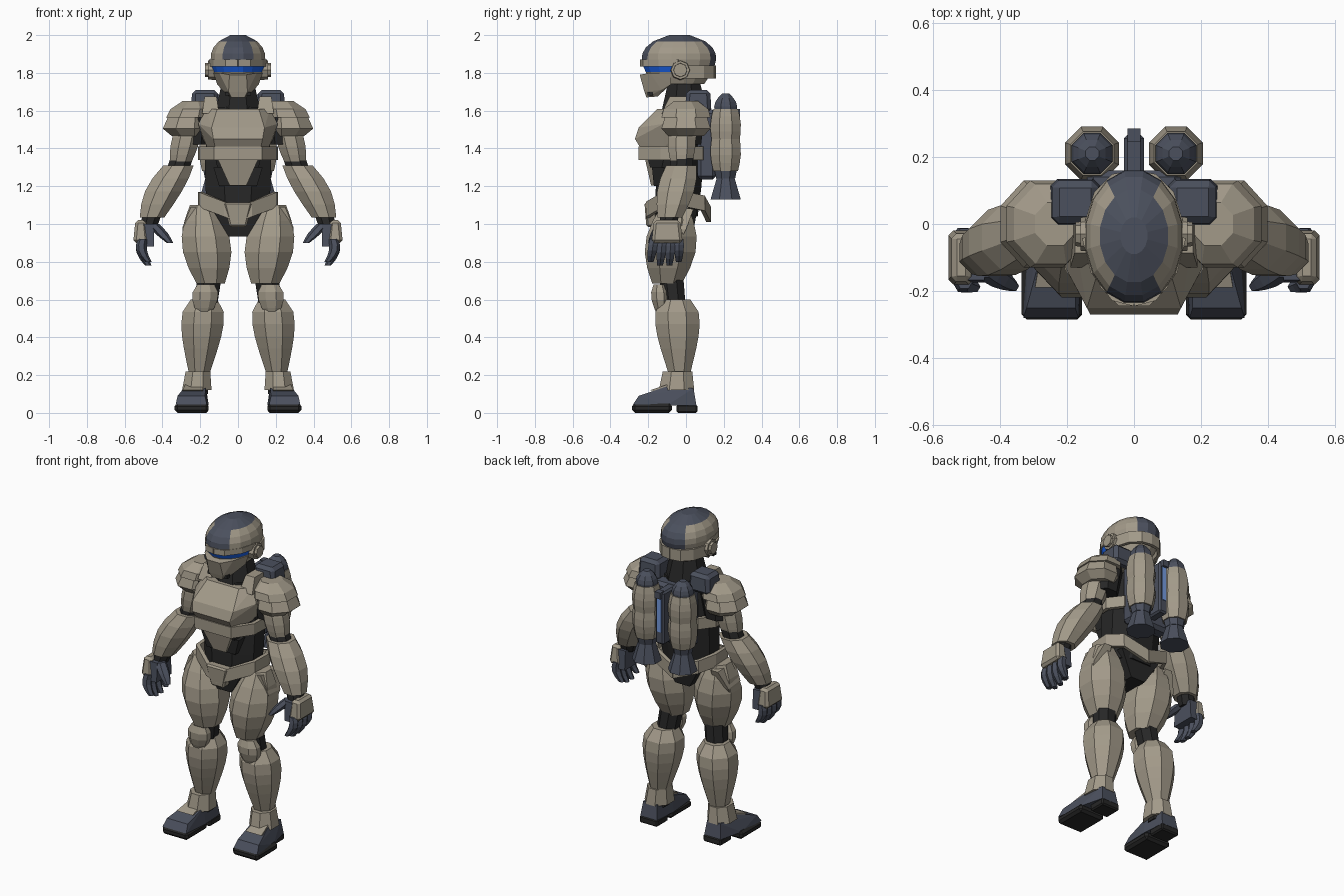
import bpy
import bmesh
from math import sin, cos, pi
from mathutils import Matrix, Vector

start_cube = bpy.data.objects.get("Cube")
if start_cube:
    bpy.data.objects.remove(start_cube, do_unlink=True)


def material(name, red, green, blue):
    mat = bpy.data.materials.new(name)
    mat.use_nodes = True
    color = (red, green, blue, 1)
    mat.diffuse_color = color
    mat.node_tree.nodes["Principled BSDF"].inputs["Base Color"].default_value = color
    return mat


TAN = material("tan armour", .36, .32, .25)
SLATE = material("slate blue", .07, .08, .11)
BLACK = material("black undersuit", .02, .02, .02)
VISOR = material("visor blue", .01, .12, .8)
GLOW = material("light blue", .18, .33, .75)


def finish(bm, name, mat, pair):
    """Turn a bmesh into an object, mirrored to the other side if paired."""
    bmesh.ops.recalc_face_normals(bm, faces=bm.faces)
    mesh = bpy.data.meshes.new(name)
    bm.to_mesh(mesh)
    bm.free()
    mesh.materials.append(mat)
    obj = bpy.data.objects.new(name, mesh)
    bpy.context.collection.objects.link(obj)
    if pair:
        mirror = obj.modifiers.new("mirror", "MIRROR")
        mirror.use_mirror_merge = False
    return obj


def limb(name, mat, top, bottom, wide, swell=0, peak=1, deep=1, bend=0, sides=8, steps=4):
    """Faceted tube between two points; it swells by a sine and can bow outward."""
    bm = bmesh.new()
    top, bottom = Vector(top), Vector(bottom)
    loops = []
    for step in range(steps + 1):
        t = step / steps
        center = top.lerp(bottom, t)
        center.x += bend * sin(pi * t)
        radius = wide[0] + (wide[1] - wide[0]) * t + swell * sin(pi * t ** peak)
        radius /= cos(pi / sides)
        loop = []
        for side in range(sides):
            angle = (side + .5) * 2 * pi / sides
            offset = Vector((radius * sin(angle), -radius * deep * cos(angle), 0))
            loop.append(bm.verts.new(center + offset))
        loops.append(loop)
    for upper, lower in zip(loops, loops[1:]):
        for i in range(sides):
            bm.faces.new((upper[i - 1], upper[i], lower[i], lower[i - 1]))
    bm.faces.new(loops[0])
    bm.faces.new(loops[-1])
    return finish(bm, name, mat, top.x > 0)


def block(name, mat, center, size, taper=(1, 1), lean=0, bevel=0):
    """Box whose top is scaled by taper in x and y and moved in y by lean."""
    bm = bmesh.new()
    bmesh.ops.create_cube(bm, size=1)
    for vert in bm.verts:
        raised = vert.co.z > 0
        if raised:
            vert.co.x *= taper[0]
            vert.co.y *= taper[1]
        vert.co = [c + v * s for c, v, s in zip(center, vert.co, size)]
        if raised:
            vert.co.y += lean
    obj = finish(bm, name, mat, center[0] > 0)
    if bevel:
        chamfer = obj.modifiers.new("chamfer", "BEVEL")
        chamfer.width = bevel
        chamfer.segments = 1


def hull(name, mat, rows):
    """Convex plate from rows: (half width, y, z), or (x start, x end, y, z) for a pair."""
    bm = bmesh.new()
    pair = len(rows[0]) > 3
    for row in rows:
        for x in (row[:2] if pair else (-row[0], row[0])):
            bm.verts.new((x, row[-2], row[-1]))
    made = bmesh.ops.convex_hull(bm, input=bm.verts)
    spare = {v for v in made["geom_interior"] if isinstance(v, bmesh.types.BMVert)}
    bmesh.ops.delete(bm, geom=list(spare), context="VERTS")
    finish(bm, name, mat, pair)


def ribbon(name, mat, path, level, height, thick, rise=0):
    """Mirrored band hanging below an x, y path that climbs with x."""
    bm = bmesh.new()
    top = [bm.verts.new((x, y, level + rise * x)) for x, y in path]
    low = [bm.verts.new(vert.co - Vector((0, 0, height))) for vert in top]
    for i in range(len(path) - 1):
        bm.faces.new((top[i], top[i + 1], low[i + 1], low[i]))
    solid = finish(bm, name, mat, True).modifiers.new("thickness", "SOLIDIFY")
    solid.thickness = thick
    solid.offset = 0


# Head: shell with coloured crest and visor, brow, jaw, ear discs
helmet = limb("helmet", TAN, top=(0, -.035, 2), bottom=(0, -.04, 1.74), wide=(.04, .1),
              swell=.08, peak=.7, deep=1.36, sides=16, steps=8)
helmet.data.materials.append(SLATE)
helmet.data.materials.append(VISOR)
for face in helmet.data.polygons:
    spot = face.center
    crest_edge = 1.85 if spot.y > 0 else 1.88
    if spot.z > 1.97 or (spot.z > crest_edge and abs(spot.x) < .075):
        face.material_index = 1
    elif 1.81 < spot.z < 1.83 and spot.y < -.1:
        face.material_index = 2
ribbon("brow", TAN, [(0, -.235), (.06, -.22), (.12, -.14), (.145, -.04)],
       level=1.87, height=.035, thick=.02)
ribbon("helmet_rear_band", TAN, [(.145, -.02), (.11, .09), (.06, .14), (0, .15)],
       level=1.84, height=.07, thick=.02)
hull("jaw_guard", TAN, [(.13, -.08, 1.8), (.1, -.19, 1.8), (.045, -.245, 1.79),
                        (.11, -.08, 1.74), (.085, -.13, 1.71), (.05, -.22, 1.7),
                        (.035, -.21, 1.67), (.05, -.15, 1.675)])
block("chin_vent", BLACK, center=(.055, -.19, 1.69), size=(.025, .03, .02))
for part, radius, reach in (("ear_disc", .055, .13), ("ear_cap", .04, .145)):
    ear = bmesh.new()
    place = Matrix.Translation((reach, -.03, 1.815)) @ Matrix.Rotation(pi / 2, 4, "Y")
    bmesh.ops.create_cone(ear, cap_ends=True, segments=8, radius1=radius,
                          radius2=radius * .9, depth=.06, matrix=place)
    finish(ear, part, TAN, True)

# Undersuit
limb("neck", BLACK, top=(0, -.01, 1.77), bottom=(0, -.01, 1.55), wide=(.08, .13))
limb("torso", BLACK, top=(0, -.01, 1.62), bottom=(0, -.05, 1.04), wide=(.15, .16),
     swell=.02, deep=.7)
block("pelvis", BLACK, center=(0, -.05, 1.01), size=(.1, .17, .15), taper=(2.8, 1.3))
limb("shoulder_joint", BLACK, top=(.22, 0, 1.58), bottom=(.23, 0, 1.42), wide=(.1, .08))

# Torso armour
hull("chest_plate", TAN, [(.11, -.15, 1.61), (.17, -.08, 1.61), (.14, -.25, 1.51),
                          (.13, -.27, 1.45), (.21, -.12, 1.53), (.21, -.03, 1.5),
                          (.12, -.24, 1.4), (.16, -.12, 1.4), (.16, 0, 1.4)])
ribbon("rib_band", TAN, [(0, -.24), (.12, -.24), (.195, -.13), (.2, 0), (.14, .08), (0, .1)],
       level=1.41, height=.07, thick=.025)
block("rib_filler", BLACK, center=(0, -.1, 1.35), size=(.22, .18, .1), taper=(1.2, 1.3))
block("belly_plate", TAN, center=(0, -.155, 1.275), size=(.09, .06, .14),
      taper=(2.4, 1.4), lean=-.02)
block("belly_surround", BLACK, center=(0, -.12, 1.25), size=(.2, .1, .1), taper=(1.3, 1.2))
block("collar", TAN, center=(.145, -.02, 1.63), size=(.09, .22, .09), taper=(.7, .6))
ribbon("belt", TAN, [(0, -.2), (.07, -.2), (.195, -.12), (.2, 0), (.15, .09), (0, .12)],
       level=1.09, height=.08, thick=.025, rise=.4)
block("belt_buckle", TAN, center=(0, -.18, 1.05), size=(.09, .06, .13), taper=(1.7, 1),
      lean=-.01, bevel=.01)

# Backpack with two thruster tanks
block("pack_body", SLATE, center=(0, .11, 1.42), size=(.28, .1, .37), bevel=.02)
block("pack_strut", SLATE, center=(0, .2, 1.44), size=(.06, .13, .33), bevel=.01)
block("pack_strut_tip", SLATE, center=(0, .265, 1.59), size=(.04, .04, .04))
block("pack_light", GLOW, center=(0, .266, 1.47), size=(.03, .008, .23))
block("shoulder_vent", SLATE, center=(.175, .065, 1.65), size=(.15, .14, .12),
      taper=(.9, .9), bevel=.02)


def tank_part(name, mat, high, low, wide, swell=0):
    limb(name, mat, (.125, .21, high), (.125, .21, low), wide, swell)


tank_part("upper_tank_shell", TAN, high=1.61, low=1.45, wide=(.065, .075), swell=.01)
tank_part("lower_tank_shell", TAN, high=1.45, low=1.28, wide=(.075, .065), swell=.01)
tank_part("tank_cap", SLATE, high=1.69, low=1.6, wide=(.02, .06), swell=.015)
tank_part("tank_base", SLATE, high=1.29, low=1.24, wide=(.06, .05))
tank_part("thruster_nozzle", SLATE, high=1.25, low=1.13, wide=(.045, .08))

# Arms
limb("shoulder_cap", TAN, top=(.235, 0, 1.65), bottom=(.26, 0, 1.565), wide=(.06, .12),
     swell=.02, deep=1.08, steps=2)
limb("shoulder_flare", TAN, top=(.265, 0, 1.59), bottom=(.28, 0, 1.505), wide=(.095, .118),
     deep=1.1, steps=1)
limb("shoulder_rim", TAN, top=(.28, 0, 1.505), bottom=(.265, 0, 1.465), wide=(.118, .085),
     deep=1.1, steps=1)
limb("upper_arm", TAN, top=(.265, -.02, 1.5), bottom=(.305, -.025, 1.32),
     wide=(.07, .055), swell=.01)
limb("elbow", BLACK, top=(.295, -.02, 1.36), bottom=(.33, -.03, 1.25), wide=(.06, .06))
limb("forearm", TAN, top=(.315, -.025, 1.31), bottom=(.455, -.085, 1.035),
     wide=(.08, .065), swell=.025, peak=.9, bend=.01)
limb("wrist", BLACK, top=(.455, -.085, 1.05), bottom=(.475, -.1, .98), wide=(.05, .045))
block("palm", SLATE, center=(.48, -.1, .94), size=(.07, .15, .12), taper=(1, .9))
block("hand_plate", TAN, center=(.515, -.1, .96), size=(.08, .165, .12),
      taper=(.7, .85), bevel=.015)
for i, finger in enumerate(("index", "middle", "ring", "little")):
    y = -.17 + i * .045
    limb(finger + "_finger", SLATE, top=(.505, y, .92),
         bottom=(.475, y * 1.1, .77 + .01 * abs(2 * i - 3)),
         wide=(.022, .015), swell=.006, bend=.02, sides=6)
limb("thumb", SLATE, top=(.45, -.13, 1), bottom=(.36, -.185, .9), wide=(.028, .015),
     swell=.008, sides=6)

# Legs
limb("thigh", TAN, top=(.19, -.06, 1.1), bottom=(.145, -.1, .685), wide=(.065, .075),
     swell=.06, deep=1.05, steps=5)
hull("hip_plate", TAN, [(.2, .25, -.13, 1.09), (.2, .25, .04, 1.08), (.2, .295, -.12, .98),
                        (.2, .295, 0, .97), (.2, .28, -.06, .86)])
limb("knee_joint", BLACK, top=(.15, -.08, .73), bottom=(.175, -.06, .54), wide=(.065, .06))
limb("knee_pad", TAN, top=(.17, -.14, .68), bottom=(.18, -.13, .515), wide=(.045, .03),
     swell=.03, peak=.8, deep=.7)
limb("shin", TAN, top=(.18, -.05, .6), bottom=(.205, -.035, .21), wide=(.07, .055),
     swell=.047, peak=.6, deep=1.05, steps=6)
limb("ankle", BLACK, top=(.21, -.035, .24), bottom=(.22, -.04, .1), wide=(.05, .06))
limb("ankle_cuff", TAN, top=(.212, -.045, .22), bottom=(.218, -.05, .12),
     wide=(.065, .078), deep=1.2, steps=2)

# Feet
hull("boot", SLATE, [(.165, .28, .055, .04), (.175, .27, .04, .13), (.17, .28, -.1, .14),
                     (.175, .32, -.25, .09), (.165, .33, -.28, .045), (.155, .32, -.1, .04)])
hull("instep_plate", TAN, [(.185, .28, -.1, .15), (.185, .295, -.19, .12),
                           (.19, .28, -.08, .1)])
block("toe_sole", BLACK, center=(.245, -.18, .025), size=(.18, .21, .05), bevel=.015)
block("heel_sole", BLACK, center=(.222, .005, .022), size=(.125, .11, .044), bevel=.008)
